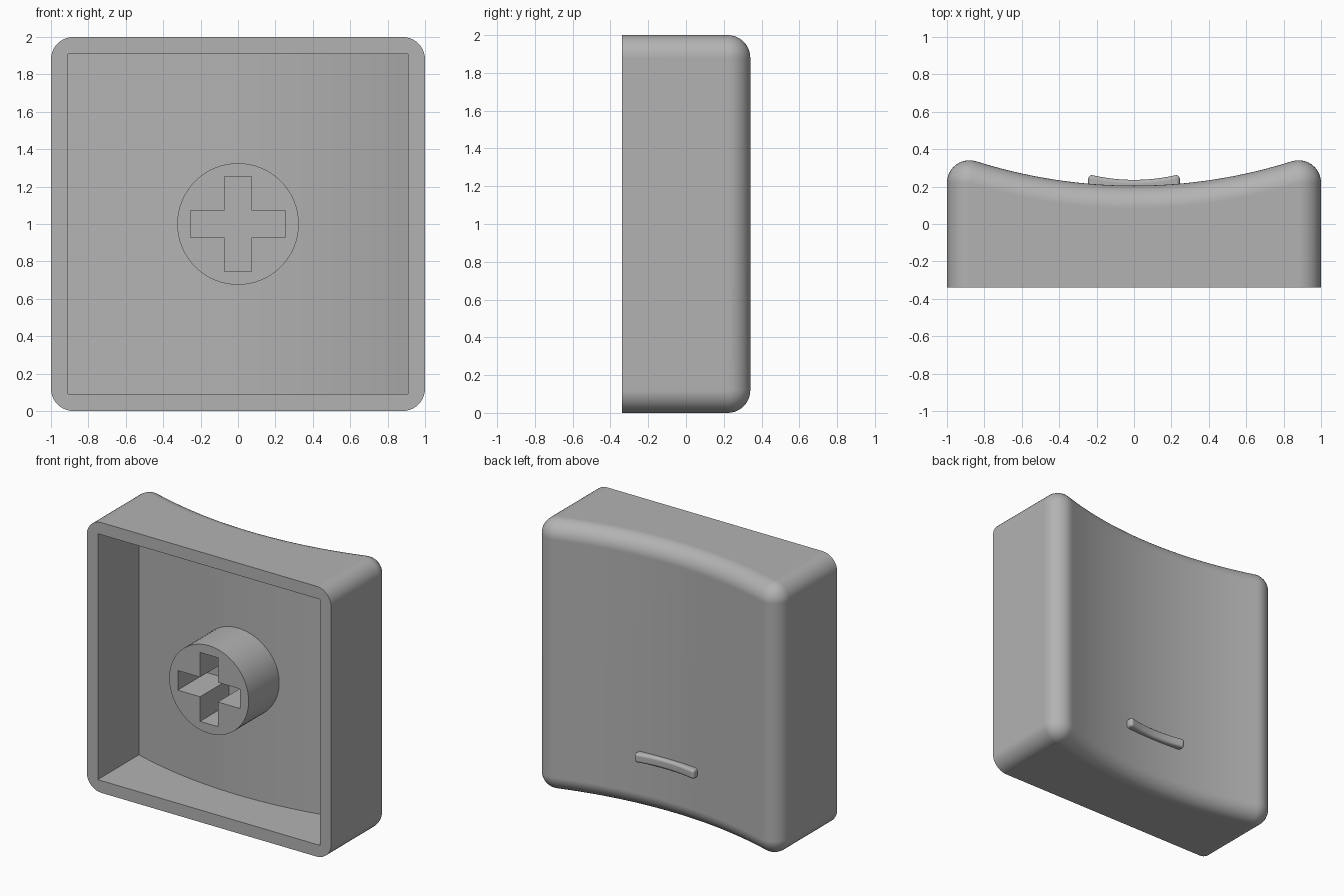
import bpy
import bmesh
from math import asin, atan2, cos, pi, radians, sin, sqrt

default = bpy.data.objects.get("Cube")
if default:
    bpy.data.objects.remove(default)

grey = bpy.data.materials.new("plain grey")
grey.use_nodes = True
colour = (0.45, 0.45, 0.45, 1)
grey.diffuse_color = colour
grey.node_tree.nodes["Principled BSDF"].inputs["Base Color"].default_value = colour


def add_object(name, bm):
    bmesh.ops.recalc_face_normals(bm, faces=bm.faces[:])
    mesh = bpy.data.meshes.new(name)
    bm.to_mesh(mesh)
    bm.free()
    mesh.materials.append(grey)
    obj = bpy.data.objects.new(name, mesh)
    bpy.context.collection.objects.link(obj)
    return obj


def dished_block(name, half, z0, z1, front, dip, radius, r, steps=32, segs=10):
    """Block with a flat front and a dished back; all but the front edges rolled by r."""
    centre = dip + radius               # y of the dish axis
    px = half - r
    big = radius + r
    end = asin(px / big)
    corner_y = centre - big * cos(end)

    # Inset outline with outward normals: side, corner fan, dish, then the other side
    outline = [(px, front, 0.0)]
    stop = pi / 2 + end
    outline += [(px, corner_y, stop * i / segs) for i in range(segs + 1)]
    for i in range(1, steps):
        a = end * (1 - 2 * i / steps)
        outline.append((big * sin(a), centre - big * cos(a), pi / 2 + a))
    outline += [(-px, corner_y, pi - stop + stop * i / segs) for i in range(segs + 1)]
    outline.append((-px, front, pi))

    # Layers grow out and back in along z to roll the top and bottom edges
    layers = []
    for i in range(segs + 1):
        a = pi / 2 * i / segs
        layers.append((r * sin(a), z0 + r * (1 - cos(a))))
    layers += [(s, z0 + z1 - z) for s, z in reversed(layers)]

    bm = bmesh.new()
    rows = []
    for s, z in layers:
        row = []
        for x, y, a in outline:
            dy = 0 if y == front else s * sin(a)
            row.append(bm.verts.new((x + s * cos(a), y + dy, z)))
        rows.append(row)
    for low, high in zip(rows, rows[1:]):
        for i in range(len(low) - 1):
            bm.faces.new((low[i], low[i + 1], high[i + 1], high[i]))
    bm.faces.new(rows[0])
    bm.faces.new(rows[-1])
    bm.faces.new([row[0] for row in rows] + [row[-1] for row in reversed(rows)])
    bmesh.ops.remove_doubles(bm, verts=bm.verts[:], dist=0.00001)
    return add_object(name, bm)


def box(name, size, location):
    bm = bmesh.new()
    bmesh.ops.create_cube(bm, size=1)
    bmesh.ops.scale(bm, vec=size, verts=bm.verts[:])
    bmesh.ops.translate(bm, vec=location, verts=bm.verts[:])
    return add_object(name, bm)


def cut(obj, cutter):
    mod = obj.modifiers.new("cut", 'BOOLEAN')
    mod.operation = 'DIFFERENCE'
    mod.solver = 'EXACT'
    mod.object = cutter
    bpy.context.view_layer.objects.active = obj
    bpy.ops.object.modifier_apply(modifier=mod.name)
    bpy.data.objects.remove(cutter)


# Hollow shell with a dished back
shell = dished_block("cap_shell", 1, 0, 2, -0.34, 0.205, 2.8, 0.12)
cut(shell, dished_block("cavity", 0.91, 0.09, 1.91, -0.5, 0, 3.0, 0))

# Round stem with a cross-shaped socket
bm = bmesh.new()
bmesh.ops.create_cone(bm, cap_ends=True, segments=64, radius1=0.325, radius2=0.325, depth=0.44)
for v in bm.verts:
    v.co = (v.co.x, v.co.z - 0.12, v.co.y + 1)
stem = add_object("stem", bm)
for size in ((0.51, 0.5, 0.145), (0.145, 0.5, 0.51)):
    cut(stem, box("socket", size, (0, -0.25, 1)))

# Raised finger bar low on the back
bar = dished_block("finger_bar", 0.245, 0.365, 0.435, 0.15, 0.236, 1.0, 0.02, 16, 5)

# Smooth shading, keeping flat faces flat
bpy.ops.object.select_all(action='DESELECT')
for obj in (shell, stem, bar):
    obj.select_set(True)
bpy.context.view_layer.objects.active = shell
bpy.ops.object.shade_smooth_by_angle(angle=radians(30))
for obj in (shell, stem, bar):
    mod = obj.modifiers.new("flat_faces", 'WEIGHTED_NORMAL')
    mod.keep_sharp = True
